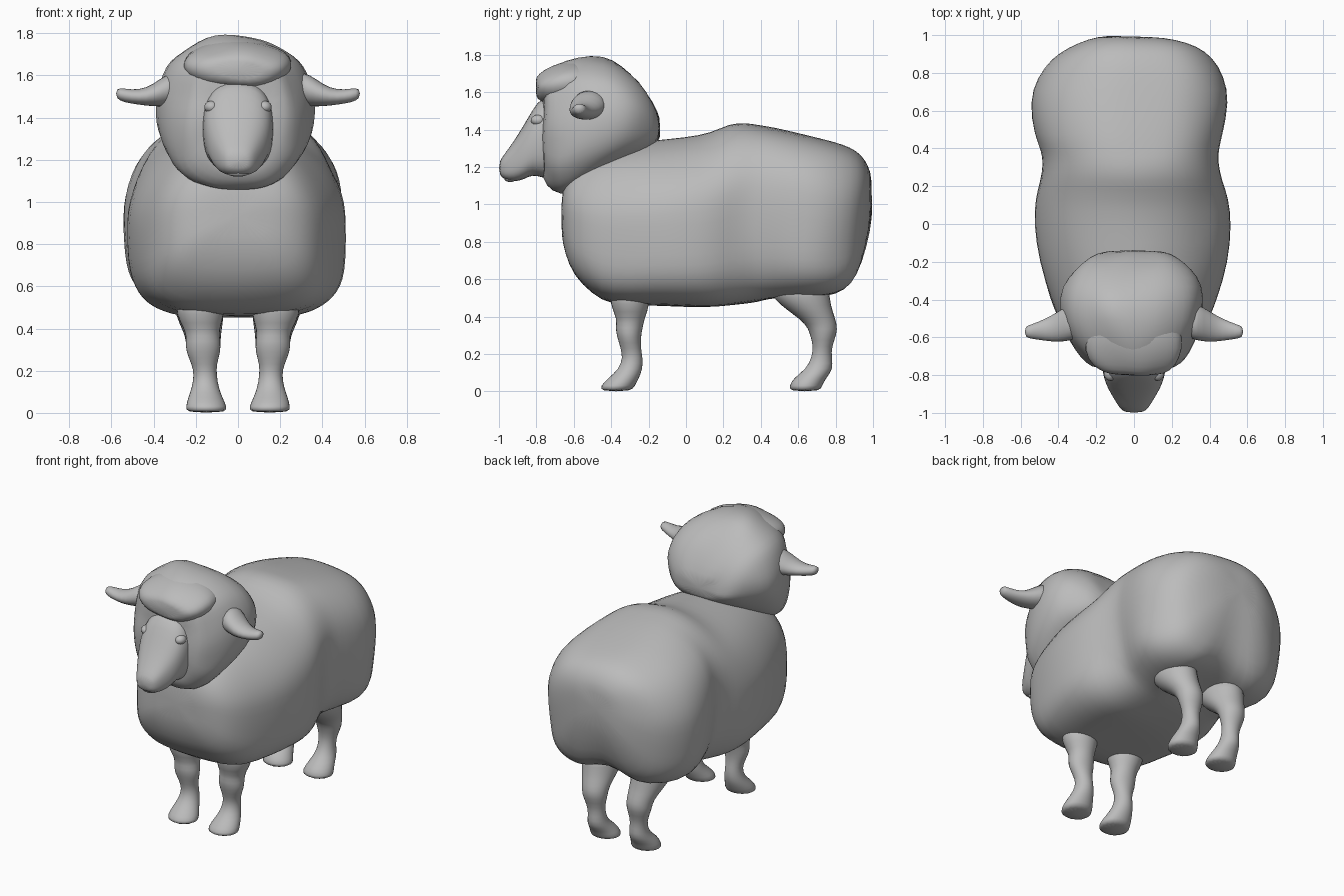
import bpy
import bmesh
import math
from mathutils import Vector, noise

default_cube = bpy.data.objects.get("Cube")
if default_cube:
    bpy.data.objects.remove(default_cube, do_unlink=True)

# One plain grey for the whole animal
grey = bpy.data.materials.new("plain grey")
grey.use_nodes = True
colour = (0.5, 0.5, 0.5, 1)
grey.diffuse_color = colour
grey.node_tree.nodes["Principled BSDF"].inputs["Base Color"].default_value = colour


def finish(name, bm, levels=1):
    """Turn a bmesh into a smooth object with the shared material."""
    bmesh.ops.recalc_face_normals(bm, faces=bm.faces)
    mesh = bpy.data.meshes.new(name)
    bm.to_mesh(mesh)
    bm.free()
    obj = bpy.data.objects.new(name, mesh)
    bpy.context.collection.objects.link(obj)
    mesh.materials.append(grey)
    for poly in mesh.polygons:
        poly.use_smooth = True
    if levels:
        modifier = obj.modifiers.new("Smooth form", "SUBSURF")
        modifier.levels = modifier.render_levels = levels
    return obj


def power(value, exponent):
    return math.copysign(abs(value) ** exponent, value)


def ramp(value, start, end):
    return min(max((value - start) / (end - start), 0), 1)


def oval(position, across, rise):
    return 2


def loft(name, axis, rings, segments=20, fullness=oval, warp=None, mirror=False):
    """Skin superellipse rings given in hundredths: position, u min/max, v min/max.

    The axis is the loft direction; u and v are the other two axes in x, y, z order.
    """
    order = {"x": (0, 1, 2), "y": (1, 0, 2), "z": (2, 0, 1)}[axis]
    bm = bmesh.new()
    loops = []
    for ring in rings:
        position, u_min, u_max, v_min, v_max = (number / 100 for number in ring)
        loop = []
        for step in range(segments):
            angle = math.tau * step / segments
            across, rise = math.cos(angle), math.sin(angle)
            roundness = 2 / fullness(position, across, rise)
            u = (u_min + u_max + (u_max - u_min) * power(across, roundness)) / 2
            v = (v_min + v_max + (v_max - v_min) * power(rise, roundness)) / 2
            point = Vector((0, 0, 0))
            for index, value in zip(order, (position, u, v)):
                point[index] = value
            if warp:
                point = warp(point)
            if mirror:
                point.x = -point.x
            loop.append(bm.verts.new(point))
        loops.append(loop)
    for first, second in zip(loops, loops[1:]):
        for step in range(segments):
            following = (step + 1) % segments
            bm.faces.new((first[step], first[following], second[following], second[step]))
    bm.faces.new(loops[0])
    bm.faces.new(loops[-1])
    return finish(name, bm)


def ellipsoid(name, centre, radii):
    bm = bmesh.new()
    bmesh.ops.create_uvsphere(bm, u_segments=16, v_segments=10, radius=1)
    bmesh.ops.scale(bm, vec=radii, verts=bm.verts)
    bmesh.ops.translate(bm, vec=centre, verts=bm.verts)
    return finish(name, bm, 0)


def fleece_fullness(position, across, rise):
    # Boxy below, sloping shoulders, fuller rump on the left
    if rise < 0:
        return 3.8
    return 2 + ramp(position, 0, 0.4) * (0.7 if across > 0 else 0.2)


def hood_fullness(position, across, rise):
    return 2.5 if rise < 0 else 2.1


def face_fullness(position, across, rise):
    return 2.8 if rise < 0 else 2.4


def fleece_warp(point):
    rear = ramp(point.y, 0.4, 0.7)
    low = max(0, 0.95 - point.z)
    # Cleft between the hind legs
    point.z += 0.2 * low * rear * math.exp(-(point.x / 0.1) ** 2)
    # Tucked waist in front of the haunches
    point.x *= 1 - 0.25 * low * math.exp(-((point.y - 0.4) / 0.1) ** 2)
    # Rump slopes forward towards the hind legs
    point.y -= 0.08 * low * rear
    return point + noise.noise_vector(point * 4) * 0.012


def head_warp(point):
    return point + noise.noise_vector(point * 6) * 0.025


# Fleece, chest to rump
loft("body_fleece", "y", [
    (-67, -15, 15, 84, 104),
    (-65, -25, 25, 74, 115),
    (-60, -34, 34, 62, 122),
    (-50, -40, 40, 52, 128),
    (-40, -44, 44, 46, 131),
    (-20, -50, 50, 46, 134),
    (0, -53, 52, 45, 136),
    (14, -52, 50, 45, 138),
    (23, -50, 47, 46, 143),
    (32, -49, 45, 47, 144),
    (39, -50, 45, 48, 143),
    (46, -53, 47, 49, 142),
    (65, -56, 51, 49, 137),
    (78, -51, 48, 49, 134),
    (88, -44, 42, 52, 131),
    (94, -35, 34, 60, 127),
    (98, -24, 22, 76, 121),
    (100, -14, 10, 92, 115),
], segments=32, fullness=fleece_fullness, warp=fleece_warp)

# Wool hood around the head
loft("head_wool", "y", [
    (-77, -19, 19, 117, 168),
    (-74, -25, 25, 109, 173),
    (-68, -31, 30, 103, 176),
    (-58, -37, 35, 106, 179),
    (-45, -41, 38, 114, 180),
    (-33, -38, 37, 121, 175),
    (-24, -31, 31, 126, 167),
    (-18, -25, 25, 131, 156),
    (-14, -17, 17, 136, 146),
], segments=28, fullness=hood_fullness, warp=head_warp)

# Fringe of wool above the brow
loft("forelock", "y", [
    (-80, -12, 12, 158, 168),
    (-78, -19, 19, 155, 171),
    (-72, -25, 25, 152, 175),
    (-60, -27, 27, 152, 178),
    (-46, -20, 20, 156, 177),
], warp=head_warp)

# Bare face and muzzle
loft("face", "y", [
    (-68, -17, 17, 113, 159),
    (-77, -17, 17, 114, 158),
    (-82, -16, 16, 116, 151),
    (-87, -14, 14, 113, 142),
    (-92, -11, 11, 112, 134),
    (-97, -8, 8, 113, 127),
    (-100, -5, 5, 116, 123),
], fullness=face_fullness)
ellipsoid("nose", (0, -0.96, 1.22), (0.045, 0.035, 0.035))
ellipsoid("lower_lip", (0, -0.94, 1.135), (0.05, 0.03, 0.015))

for side in ("left", "right"):
    mirror = side == "right"
    sign = -1 if mirror else 1
    ellipsoid(side + "_eye", (sign * 0.125, -0.79, 1.45), (0.035, 0.04, 0.03))

    # Ear, root to tip
    loft(side + "_ear", "x", [
        (28, -61, -42, 146, 162),
        (34, -62, -42, 145, 161),
        (40, -63, -46, 145, 156),
        (47, -62, -50, 146, 153),
        (54, -61, -53, 147, 154),
        (58, -60, -54, 149, 154),
    ], segments=12, mirror=mirror)

    # Legs, hoof to shoulder or hip, swelling at the knee and fetlock
    loft(side + "_front_leg", "z", [
        (0, 5, 25, -46, -29),
        (3, 5, 25, -46, -27),
        (7, 7, 24, -42, -25),
        (12, 9, 22, -36, -23),
        (18, 10, 21, -34, -23),
        (23, 10, 22, -35, -24),
        (29, 8, 25, -37, -24),
        (34, 8, 25, -38, -23),
        (39, 9, 25, -37, -22),
        (46, 6, 30, -41, -19),
        (58, 6, 30, -41, -19),
    ], segments=14, mirror=mirror)
    loft(side + "_hind_leg", "z", [
        (0, 5, 25, 55, 72),
        (3, 5, 25, 55, 73),
        (7, 7, 24, 57, 75),
        (12, 9, 22, 64, 79),
        (18, 10, 21, 67, 78),
        (24, 10, 22, 68, 78),
        (31, 8, 25, 66, 81),
        (36, 8, 25, 64, 81),
        (42, 7, 28, 56, 79),
        (50, 6, 31, 45, 77),
        (60, 6, 31, 43, 77),
    ], segments=14, mirror=mirror)
